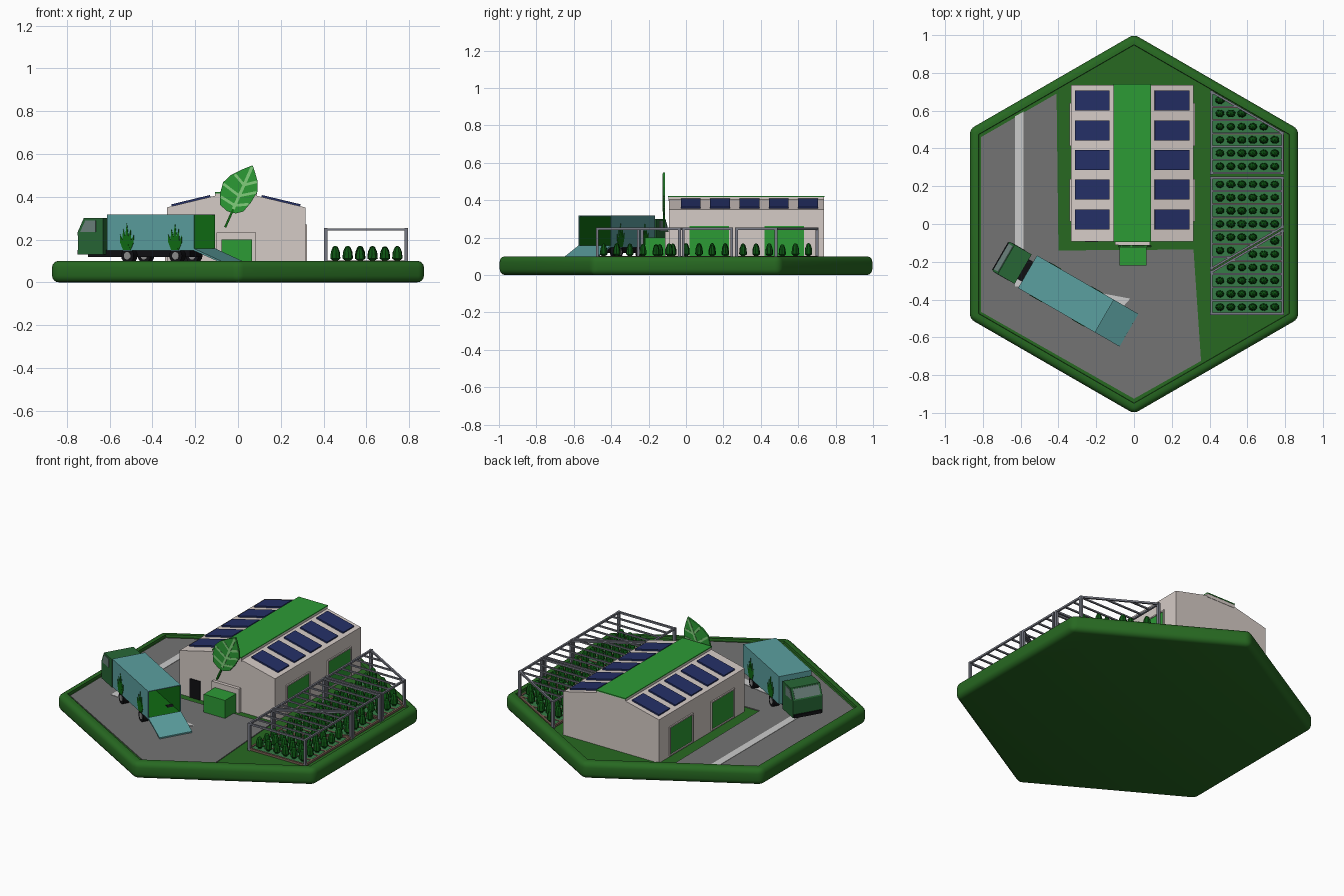
import bpy, bmesh, math, random
from mathutils import Matrix, Vector

if "Cube" in bpy.data.objects:
    bpy.data.objects.remove(bpy.data.objects["Cube"])

random.seed(3)
I = Matrix.Identity(4)
UPRIGHT = Matrix.Rotation(math.pi / 2, 4, 'X')   # profile (x, z) extruded along y


def mat(name, r, g, b):
    m = bpy.data.materials.new(name)
    m.diffuse_color = [c ** 2.2 for c in (r, g, b)] + [1]
    m.use_nodes = True
    m.node_tree.nodes["Principled BSDF"].inputs["Base Color"].default_value = m.diffuse_color
    return m


GRASS = mat("grass", .17, .41, .15)
LEAF = mat("leaf_green", .19, .60, .22)
VEIN = mat("vein", .50, .80, .48)
DARK = mat("dark_green", .09, .42, .10)
PLANT = mat("plant", .08, .34, .10)
SOIL = mat("bed_green", .22, .48, .28)
WALL = mat("wall", .83, .79, .77)
PANEL = mat("solar_blue", .16, .20, .40)
ROAD = mat("asphalt", .45, .45, .45)
LINE = mat("road_line", .75, .75, .75)
TEAL = mat("teal", .36, .62, .62)
CAB = mat("cab_green", .17, .40, .22)
BLACK = mat("black", .09, .09, .10)
GLASS = mat("glass", .42, .50, .48)
METAL = mat("metal", .47, .48, .52)
WOOD = mat("wood", .48, .38, .33)
HUB = mat("hub", .55, .55, .55)


def prism(bm, pts, a, b, M=I):
    lo = [bm.verts.new(M @ Vector((x, y, a))) for x, y in pts]
    hi = [bm.verts.new(M @ Vector((x, y, b))) for x, y in pts]
    bm.faces.new(lo[::-1])
    bm.faces.new(hi)
    n = len(pts)
    for i in range(n):
        j = (i + 1) % n
        bm.faces.new((lo[i], lo[j], hi[j], hi[i]))


def box(bm, x0, x1, y0, y1, z0, z1, M=I):
    prism(bm, [(x0, y0), (x1, y0), (x1, y1), (x0, y1)], z0, z1, M)


def bar(bm, p, q, w, M=I):
    p, q = Vector(p), Vector(q)
    d = q - p
    T = M @ Matrix.Translation(p) @ d.to_track_quat('Z', 'Y').to_matrix().to_4x4()
    box(bm, -w / 2, w / 2, -w / 2, w / 2, 0, d.length, T)


def finish(name, bm, *mats):
    bmesh.ops.recalc_face_normals(bm, faces=bm.faces)
    me = bpy.data.meshes.new(name)
    bm.to_mesh(me)
    bm.free()
    for m in mats:
        me.materials.append(m)
    ob = bpy.data.objects.new(name, me)
    bpy.context.collection.objects.link(ob)
    return ob


def make(name, m, shapes, fn=box, M=I):
    bm = bmesh.new()
    for s in shapes:
        fn(bm, *s, M)
    return finish(name, bm, m)


def smooth(ob, deg):
    bpy.ops.object.select_all(action='DESELECT')
    ob.select_set(True)
    bpy.context.view_layer.objects.active = ob
    bpy.ops.object.shade_smooth_by_angle(angle=math.radians(deg))


# Hexagonal base with rounded edges and a recessed top
F = .085
bm = bmesh.new()
prism(bm, [(1.004 * math.sin(k * math.pi / 3), 1.004 * math.cos(k * math.pi / 3)) for k in range(6)], 0, .1)
bmesh.ops.recalc_face_normals(bm, faces=bm.faces)
bmesh.ops.bevel(bm, geom=bm.edges[:], offset=.03, segments=4, profile=.5, affect='EDGES')
top = max(bm.faces, key=lambda f: f.calc_center_median().z + f.calc_area())
bmesh.ops.inset_region(bm, faces=[top], thickness=.02)
ext = bmesh.ops.inset_region(bm, faces=[top], thickness=.002)
for v in top.verts:
    v.co.z = F
smooth(finish("hexagon_base", bm, GRASS), 40)

# Yard and road markings
make("yard", ROAD, [([(-.81, .46), (-.81, -.465), (0, -.925), (.355, -.725), (.315, -.135),
                      (-.40, -.14), (-.41, .69)], F - .01, F + .005)], prism)
make("road_lines", LINE, [([(-.63, .57), (-.63, -.33), (-.585, -.33), (-.585, .595)], F, F + .007),
                          ([(-.60, -.33), (-.06, -.44), (-.02, -.395), (-.58, -.29)], F, F + .0075)], prism)

# Building with raised roof ridge
XL, XR, Y0, Y1 = -.333, .315, -.092, .737
make("building", WALL, [([(XL, F - .01), (XR, F - .01), (XR, .35), (.085, .405), (-.105, .405), (XL, .35)],
                         -Y1, -Y0)], prism, UPRIGHT)
make("ridge_curb", WALL, [(-.108, .09, Y0 - .002, Y1 + .002, .395, .417)])
make("ridge_cover", LEAF, [(-.108, .09, Y0 - .004, Y1 + .004, .416, .422)])

# Solar panels on both slopes
bm = bmesh.new()
for eave, ridge in (((XL, .35), (-.105, .405)), ((XR, .35), (.085, .405))):
    dx, dz = ridge[0] - eave[0], ridge[1] - eave[1]
    for i in range(5):
        T = Matrix.Translation(((eave[0] + ridge[0]) / 2, .025 + .157 * i, (eave[1] + ridge[1]) / 2)) \
            @ Matrix.Rotation(-math.atan(dz / dx), 4, 'Y')
        box(bm, -.093, .093, -.053, .053, -.002, .009, T)
finish("solar_panels", bm, PANEL)

# Side windows with frames
panes, frames = [], []
for x, s in ((XL, -1), (XR, 1)):
    for a, b in ((.02, .23), (.42, .632)):
        xs = sorted((x - s * .005, x + s * .003))
        xf = sorted((x - s * .005, x + s * .008))
        panes.append((*xs, a, b, .10, .262))
        frames += [(*xf, a - .008, a, .092, .27), (*xf, b, b + .008, .092, .27),
                   (*xf, a, b, .262, .27), (*xf, a, b, .092, .10)]
make("side_windows", LEAF, panes)
make("window_frames", WALL, frames)

# Entrance: porch, green crate, side door
make("porch", WALL, [(-.10, .085, -.112, Y0 + .01, F, .233)])
make("entrance_block", LEAF, [(-.078, .066, -.22, -.105, F, .20)])
make("side_door", BLACK, [(-.26, -.19, Y0 - .004, Y0 + .01, F, .20)])

# Upright leaf sign
leaf = [(-.01, .322), (.025, .331), (.06, .372), (.092, .425), (.092, .47), (.078, .52), (.068, .547),
        (.02, .528), (-.035, .50), (-.07, .467), (-.085, .41), (-.084, .362), (-.05, .332)]
make("leaf_blade", LEAF, [(leaf, .113, .123)], prism, UPRIGHT)
P, Q = Vector((-.06, -.118, .257)), Vector((.066, -.118, .54))
mid = P.lerp(Q, .3)
make("leaf_stem", DARK, [(P, mid, .01)], bar)
veins = [(mid, Q, .014)]
for t, l, r in ((.36, (-.08, .40), (.05, .365)), (.52, (-.068, .46), (.086, .42)), (.70, (-.015, .505), (.088, .47))):
    veins += [(P.lerp(Q, t), (e[0], -.118, e[1]), .0125) for e in (l, r)]
make("leaf_veins", VEIN, veins, bar)

# Truck, built along its own x axis
T = Matrix.Translation((-.36, -.37, 0)) @ Matrix.Rotation(math.radians(150), 4, 'Z')
bm = bmesh.new()
box(bm, -.235, .235, -.1, .1, .148, .318, T)
bmesh.ops.recalc_face_normals(bm, faces=bm.faces)
back = T.to_3x3() @ Vector((-1, 0, 0))
rear = max(bm.faces, key=lambda f: f.normal.dot(back))
bmesh.ops.delete(bm, geom=[rear], context='FACES_ONLY')
cargo = finish("cargo_box", bm, TEAL, DARK)
sol = cargo.modifiers.new("walls", 'SOLIDIFY')
sol.thickness, sol.offset, sol.material_offset = .006, -1, 1
make("ramp", TEAL, [([(-.235, .148), (-.385, .09), (-.385, .098), (-.235, .158)], -.1, .1)], prism, T @ UPRIGHT)
make("chassis", BLACK, [(-.19, .36, -.06, .06, .118, .15)], box, T)
make("cab", CAB, [([(.262, .13), (.395, .13), (.398, .235), (.365, .30), (.262, .30)], -.09, .09)], prism, T @ UPRIGHT)
make("windscreen", GLASS, [([(.390, .243), (.398, .243), (.370, .294), (.360, .294)], -.078, .078)], prism, T @ UPRIGHT)
make("cab_side_windows", GLASS, [([(.30, .235), (.384, .235), (.356, .288), (.30, .288)], -.092, .092)], prism, T @ UPRIGHT)
make("bumper", BLACK, [(.385, .403, -.085, .085, .13, .15)], box, T)

# Wheels and hubs
for name, m, rad, half in (("tyres", BLACK, .034, .018), ("hubs", HUB, .018, .020)):
    bm = bmesh.new()
    ring = [(rad * math.cos(k * math.pi / 8), rad * math.sin(k * math.pi / 8)) for k in range(16)]
    for u in (.126, -.134):
        for v in (-.078, .078):
            prism(bm, ring, -half, half, T @ Matrix.Translation((u, v, .124)) @ UPRIGHT)
    smooth(finish(name, bm, m), 35)

# Grass blade decoration on both cargo sides
bm = bmesh.new()
for u in (.126, -.134):
    for s in (-1, 1):
        for lean, h in ((-.034, .07), (-.018, .10), (0, .125), (.018, .10), (.034, .075)):
            c = u + lean * .35
            pts = [(c - .008, .15), (c + .008, .15), (u + lean * .8 + .009, .15 + h * .5),
                   (u + lean * 1.1, .15 + h), (u + lean * .8 - .009, .15 + h * .5)]
            prism(bm, pts, s * .098, s * (.102 + .0005 * h / .1), T @ UPRIGHT)
finish("grass_decoration", bm, DARK)

# Garden beds with frames, cross bars and plants
H = .247
beds = {"rear": ([(.41, .27), (.787, .27), (.787, .482), (.41, .70)], .305, .07),
        "middle": ([(.41, -.235), (.787, -.015), (.787, .245), (.41, .245)], .21, -.07),
        "front": ([(.41, -.475), (.787, -.475), (.787, -.035), (.41, -.255)], -.44, .07)}


def span(poly, y):
    xs = []
    for (x0, y0), (x1, y1) in zip(poly, poly[1:] + poly[:1]):
        if (y0 - y) * (y1 - y) < 0:
            xs.append(x0 + (x1 - x0) * (y - y0) / (y1 - y0))
    return (min(xs), max(xs)) if len(xs) > 1 else None


for name, (poly, start, step) in beds.items():
    make(name + "_bed", SOIL, [(poly, F - .01, F + .012)], prism)
    edges = list(zip(poly, poly[1:] + poly[:1]))
    rails, slats = [], []
    for (a, b) in edges:
        slats.append(((*a, F + .01), (*b, F + .01), .012))
        rails += [((*a, H), (*b, H), .011), ((*a, F), (*a, H + .006), .015)]
    plants = bmesh.new()
    for r in range(7):
        y = start + r * step
        s = span(poly, y + step / 2)
        if s:
            rails.append(((s[0], y + step / 2, H), (s[1], y + step / 2, H), .009))
            slats.append(((s[0], y + step / 2, F + .01), (s[1], y + step / 2, F + .01), .01))
        s = span(poly, y)
        for k in range(6) if s else ():
            x = .455 + .058 * k
            if not s[0] + .02 < x < s[1] - .02:
                continue
            ang, sc = random.random() * 6, random.uniform(.92, 1.05)
            rings = [[plants.verts.new((x + sc * rad * math.cos(ang + j * math.pi / 4),
                                        y + sc * .85 * rad * math.sin(ang + j * math.pi / 4), F + z * sc))
                      for j in range(8)]
                     for rad, z in ((.010, 0), (.012, .018), (.024, .026), (.021, .055), (.012, .076), (.004, .081))]
            for lo, hi in zip(rings, rings[1:]):
                for j in range(8):
                    plants.faces.new((lo[j], lo[(j + 1) % 8], hi[(j + 1) % 8], hi[j]))
            plants.faces.new(rings[-1])
    finish(name + "_plants", plants, PLANT)
    make(name + "_frame", METAL, rails, bar)
    make(name + "_edging", WOOD, slats, bar)
